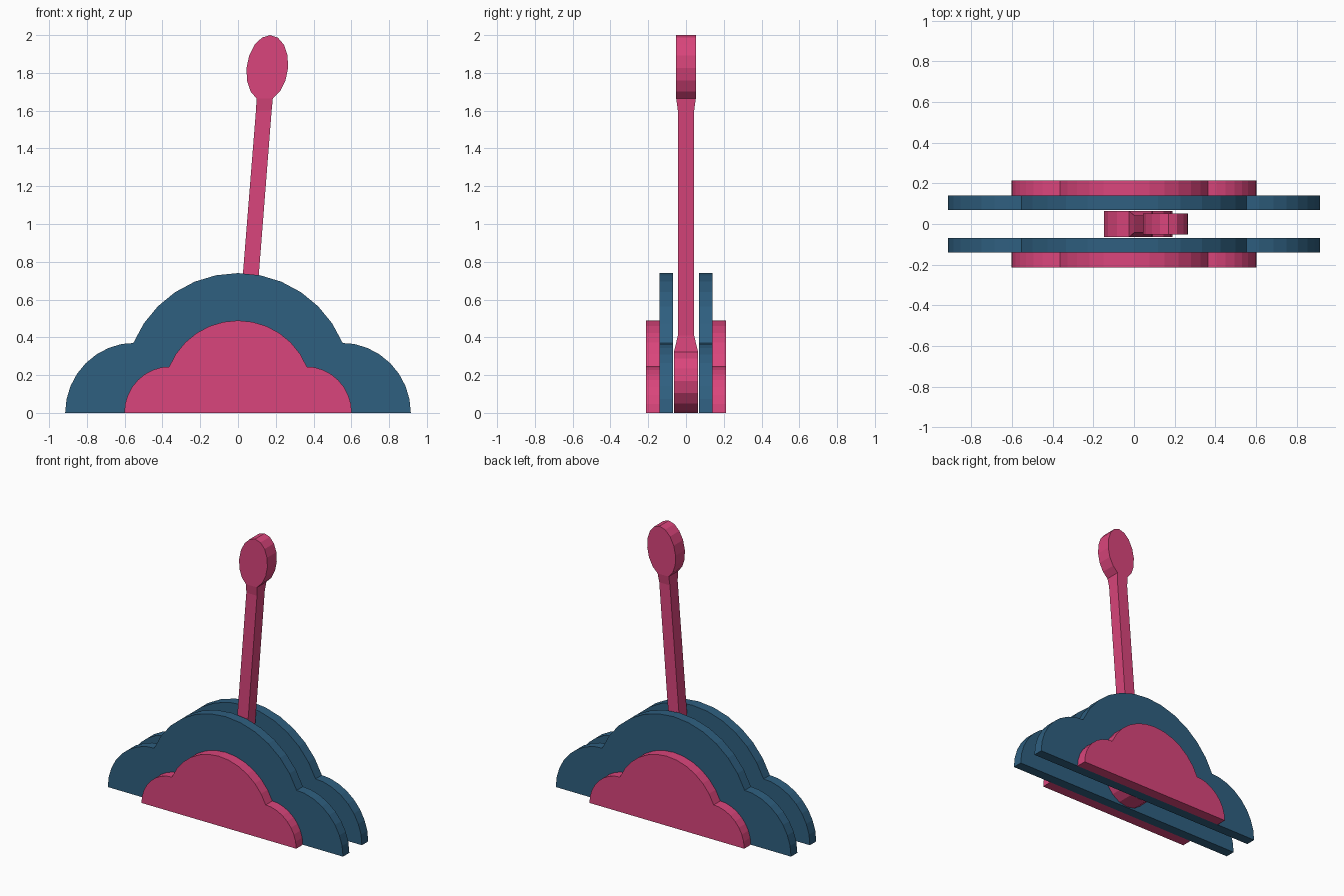
import bpy
import bmesh
from math import sin, cos, radians

if "Cube" in bpy.data.objects:
    bpy.data.objects.remove(bpy.data.objects["Cube"])


def material(name, color):
    mat = bpy.data.materials.new(name)
    mat.diffuse_color = color
    mat.use_nodes = True
    mat.node_tree.nodes["Principled BSDF"].inputs["Base Color"].default_value = mat.diffuse_color
    return mat


PINK = material("pink", (0.70, 0.06, 0.20, 1))
BLUE = material("blue", (0.028, 0.115, 0.215, 1))


def arc(cx, cz, rx, rz, start, end, steps, shear=0.0):
    pts = []
    for i in range(steps + 1):
        a = radians(start + (end - start) * i / steps)
        dz = rz * sin(a)
        pts.append((cx + rx * cos(a) + shear * dz, cz + dz))
    return pts


def slab(name, outline, y_min, y_max, mat, panels=None):
    """Close an (x, z) outline between two depths (single values or one per point)."""
    n = len(outline)
    lo = y_min if isinstance(y_min, list) else [y_min] * n
    hi = y_max if isinstance(y_max, list) else [y_max] * n
    bm = bmesh.new()
    front = [bm.verts.new((x, y, z)) for (x, z), y in zip(outline, lo)]
    back = [bm.verts.new((x, y, z)) for (x, z), y in zip(outline, hi)]
    for panel in panels or [range(n)]:
        bm.faces.new([front[i] for i in panel])
        bm.faces.new([back[i] for i in reversed(panel)])
    for i in range(n):
        j = (i + 1) % n
        bm.faces.new((front[j], front[i], back[i], back[j]))
    bmesh.ops.recalc_face_normals(bm, faces=bm.faces)
    mesh = bpy.data.meshes.new(name)
    bm.to_mesh(mesh)
    bm.free()
    mesh.materials.append(mat)
    obj = bpy.data.objects.new(name, mesh)
    bpy.context.collection.objects.link(obj)
    return obj


# Cloud outline: a dome with a lower lobe on each side
lobe = arc(0.543, 0, 0.372, 0.372, 0, 90, 8)[:-1]
dome = arc(0, 0.14, 0.60, 0.60, 22.5, 157.5, 12)
cloud = lobe + dome + [(-x, z) for x, z in reversed(lobe)]
small_cloud = [(x * 0.658, z * 0.661) for x, z in cloud]

# Housing plates and their smaller covers, front and back
for label, side in (("front", -1), ("back", 1)):
    for part, outline, near, far, mat in (
            ("housing_plate", cloud, 0.07, 0.14, BLUE),
            ("cover_plate", small_cloud, 0.14, 0.213, PINK)):
        y0, y1 = sorted((side * near, side * far))
        slab(f"{label}_{part}", outline, y0, y1, mat)

# Lever: round pivot, tapering into a thin leaning shaft, then an oval knob
pivot = arc(0.02, 0.166, 0.168, 0.166, 110, 430, 14, 0.08)
knob = arc(0.155, 1.825, 0.11, 0.175, -67, 247, 14, 0.085)
lever = pivot + [(0.085, 0.41), (0.178, 1.60)] + knob + [(0.095, 1.60), (0.0, 0.41)]
depth = [0.064] * 15 + [0.043] * 2 + [0.052] * 15 + [0.043] * 2
panels = [list(range(15)), [0, 14, 15, 33], [33, 15, 16, 32],
          [32, 16, 17, 31], list(range(17, 32))]
slab("lever", lever, [-d for d in depth], depth, PINK, panels)
